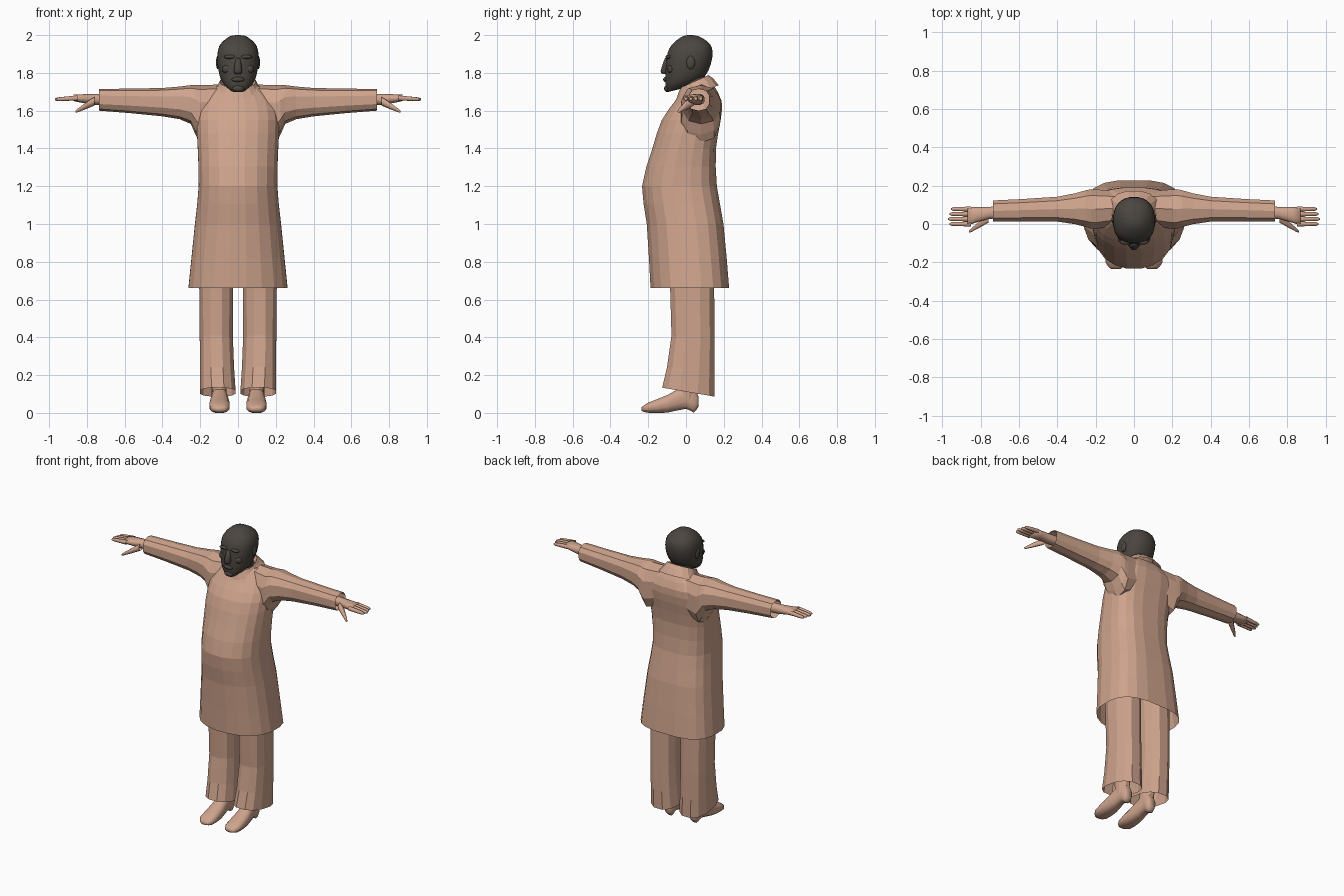
import bpy, bmesh, math
from mathutils import Vector

cube = bpy.data.objects.get("Cube")
if cube:
    bpy.data.objects.remove(cube, do_unlink=True)


def material(name, rgb):
    mat = bpy.data.materials.new(name)
    mat.use_nodes = True
    mat.diffuse_color = (*rgb, 1)
    mat.node_tree.nodes["Principled BSDF"].inputs["Base Color"].default_value = (*rgb, 1)
    return mat


TAN = material("warm tan", (0.62, 0.37, 0.265))
DARK = material("dark grey brown", (0.07, 0.06, 0.05))


def finish(name, bm, mat, smooth, mirror):
    """Turn a bmesh into an object, with a mirrored twin across x if asked."""
    bmesh.ops.recalc_face_normals(bm, faces=bm.faces)
    for face in bm.faces:
        face.smooth = smooth
    mesh = bpy.data.meshes.new(name)
    bm.to_mesh(mesh)
    bm.free()
    mesh.materials.append(mat)
    part = bpy.data.objects.new(name, mesh)
    bpy.context.scene.collection.objects.link(part)
    if mirror:
        modifier = part.modifiers.new("mirror", "MIRROR")
        modifier.use_mirror_merge = False


def power(value, exponent):
    return math.copysign(abs(value) ** (2 / exponent), value)


def hermite(before, start, end, after, t):
    slope_in, slope_out = (end - before) / 2, (after - start) / 2
    ease = t * t * (3 - 2 * t)
    return (start + (end - start) * ease
            + slope_in * t * (1 - t) ** 2 - slope_out * t * t * (1 - t))


def refine(keys, steps):
    """Add smoothly interpolated sections between the key sections."""
    padded = [keys[0], *keys, keys[-1]]
    rows = []
    for window in zip(padded, padded[1:], padded[2:], padded[3:]):
        for step in range(steps):
            rows.append([hermite(*values, step / steps) for values in zip(*window)])
    return rows + [list(keys[-1])]


def loft(name, axis, keys, mat=TAN, sides=12, steps=2, round_front=2.3, round_back=None,
         tilt=(0, 0), close_start=False, close_end=False, smooth=False, mirror=False):
    """Skin rounded sections (position, u low, u high, v low, v high) along an axis."""
    bm = bmesh.new()
    rows = refine(keys, steps)
    rings = []
    for index, (position, u_low, u_high, v_low, v_high) in enumerate(rows):
        slope = tilt[0] + (tilt[1] - tilt[0]) * index / (len(rows) - 1)
        ring = []
        for side in range(sides):
            angle = math.tau * (side + 0.5) / sides
            exponent = round_back if round_back and math.sin(angle) > 0 else round_front
            u = (u_low + u_high + (u_high - u_low) * power(math.cos(angle), exponent)) / 2
            rise = (v_high - v_low) / 2 * power(math.sin(angle), exponent)
            v = (v_low + v_high) / 2 + rise
            w = position + slope * rise
            place = {"x": (w, u, v), "y": (u, w, v), "z": (u, v, w)}[axis]
            ring.append(bm.verts.new(place))
        rings.append(ring)
    for lower, upper in zip(rings, rings[1:]):
        for side in range(sides):
            other = (side + 1) % sides
            bm.faces.new((lower[side], lower[other], upper[other], upper[side]))
    if close_start:
        bm.faces.new(rings[0])
    if close_end:
        bm.faces.new(rings[-1])
    finish(name, bm, mat, smooth, mirror)


def centred(*keys):
    """Sections given as (height, half width, front, back)."""
    return [(z, -half, half, front, back) for z, half, front, back in keys]


def digit(name, base, tip, thick, thin):
    """Tapering finger with a rounded end."""
    base, tip = Vector(base), Vector(tip)
    rows = []
    for along, radius in ((0, thick), (0.5, (thick + thin) / 2), (0.9, thin), (1, thin / 2)):
        x, y, z = base.lerp(tip, along)
        rows.append((x, y - radius, y + radius, z - radius, z + radius))
    loft(name, "x", rows, sides=8, steps=1, close_end=True, smooth=True, mirror=True)


def blob(name, centre, radii, mirror=False):
    bm = bmesh.new()
    bmesh.ops.create_uvsphere(bm, u_segments=12, v_segments=8, radius=1)
    bmesh.ops.scale(bm, vec=Vector(radii), verts=bm.verts)
    bmesh.ops.translate(bm, vec=Vector(centre), verts=bm.verts)
    finish(name, bm, DARK, True, mirror)


# Long coat, open at the hem and flatter across the back
loft("coat", "z", centred(
    (0.66, 0.265, -0.19, 0.23),
    (1, 0.23, -0.21, 0.2),
    (1.2, 0.21, -0.235, 0.165),
    (1.4, 0.215, -0.18, 0.16),
    (1.55, 0.22, -0.13, 0.185),
    (1.65, 0.2, -0.06, 0.19),
    (1.73, 0.115, -0.01, 0.15)),
    sides=20, round_front=2.15, round_back=3, close_end=True)

# Raised collar, higher at the nape and folded inward
loft("collar", "z", centred(
    (1.695, 0.14, -0.055, 0.175),
    (1.735, 0.105, -0.04, 0.145),
    (1.755, 0.095, -0.03, 0.12),
    (1.73, 0.08, -0.015, 0.105)),
    sides=16, steps=1, tilt=(0.35, 0.5))

# Sleeves, open at the cuffs
loft("sleeves", "x", [
    (0.05, 0, 0.17, 1.5, 1.74),
    (0.2, -0.03, 0.185, 1.43, 1.735),
    (0.25, -0.02, 0.18, 1.53, 1.735),
    (0.4, 0.01, 0.145, 1.57, 1.72),
    (0.735, 0.01, 0.125, 1.6, 1.715)],
    sides=10, round_front=2.5, close_start=True, mirror=True)

# Hands: palm, thumb and four fingers
loft("palms", "x", [
    (0.64, 0.03, 0.1, 1.63, 1.69),
    (0.76, 0.025, 0.09, 1.63, 1.69),
    (0.87, -0.01, 0.09, 1.65, 1.685)],
    close_end=True, smooth=True, mirror=True)
digit("thumbs", (0.76, 0.03, 1.65), (0.86, -0.04, 1.595), 0.025, 0.01)
for order, label in enumerate(("index", "middle", "ring", "little")):
    y = 0.026 * order
    reach = 0.97 - 0.008 * abs(order - 1)
    digit(label + "_fingers", (0.85, y, 1.667), (reach, y, 1.66), 0.014, 0.01)

# Trousers with hems that dip towards the heel
loft("trouser_legs", "z", [
    (0.11, 0.01, 0.205, -0.13, 0.155),
    (0.4, 0.025, 0.205, -0.08, 0.155),
    (0.85, 0.02, 0.21, -0.1, 0.15)],
    round_front=2.5, tilt=(-0.17, 0), close_end=True, mirror=True)

# Shoes and ankles
loft("shoes", "y", [
    (-0.235, 0.07, 0.12, 0.01, 0.03),
    (-0.2, 0.045, 0.15, 0, 0.055),
    (-0.1, 0.045, 0.15, 0, 0.095),
    (0, 0.06, 0.135, 0.02, 0.15),
    (0.04, 0.06, 0.13, 0, 0.14),
    (0.065, 0.07, 0.12, 0.03, 0.09)],
    round_front=2.5, close_start=True, close_end=True, smooth=True, mirror=True)
loft("ankles", "z", [
    (0.07, 0.06, 0.135, -0.05, 0.05),
    (0.3, 0.06, 0.15, -0.04, 0.07)], steps=1, mirror=True)

# Head and neck
loft("head", "z", centred(
    (1.71, 0.04, -0.1, 0),
    (1.76, 0.088, -0.11, 0.1),
    (1.86, 0.11, -0.107, 0.14),
    (1.94, 0.1, -0.09, 0.13),
    (1.99, 0.05, -0.03, 0.07),
    (2, 0.01, 0.01, 0.03)),
    mat=DARK, sides=20, steps=3, tilt=(0.25, 0),
    close_start=True, close_end=True, smooth=True)
loft("neck", "z", centred(
    (1.66, 0.075, -0.01, 0.12),
    (1.8, 0.075, -0.02, 0.1)), mat=DARK, steps=1, smooth=True)

# Face details
loft("nose", "z", centred(
    (1.795, 0.016, -0.125, -0.09),
    (1.81, 0.024, -0.136, -0.09),
    (1.88, 0.011, -0.112, -0.09)),
    mat=DARK, sides=8, close_start=True, close_end=True, smooth=True)
blob("lips", (0, -0.108, 1.765), (0.034, 0.013, 0.013))
blob("chin", (0, -0.098, 1.717), (0.033, 0.018, 0.019))
blob("brows", (0.043, -0.094, 1.885), (0.032, 0.014, 0.011), mirror=True)
blob("cheeks", (0.055, -0.08, 1.82), (0.03, 0.02, 0.024), mirror=True)
blob("ears", (0.106, 0.025, 1.855), (0.011, 0.024, 0.036), mirror=True)
